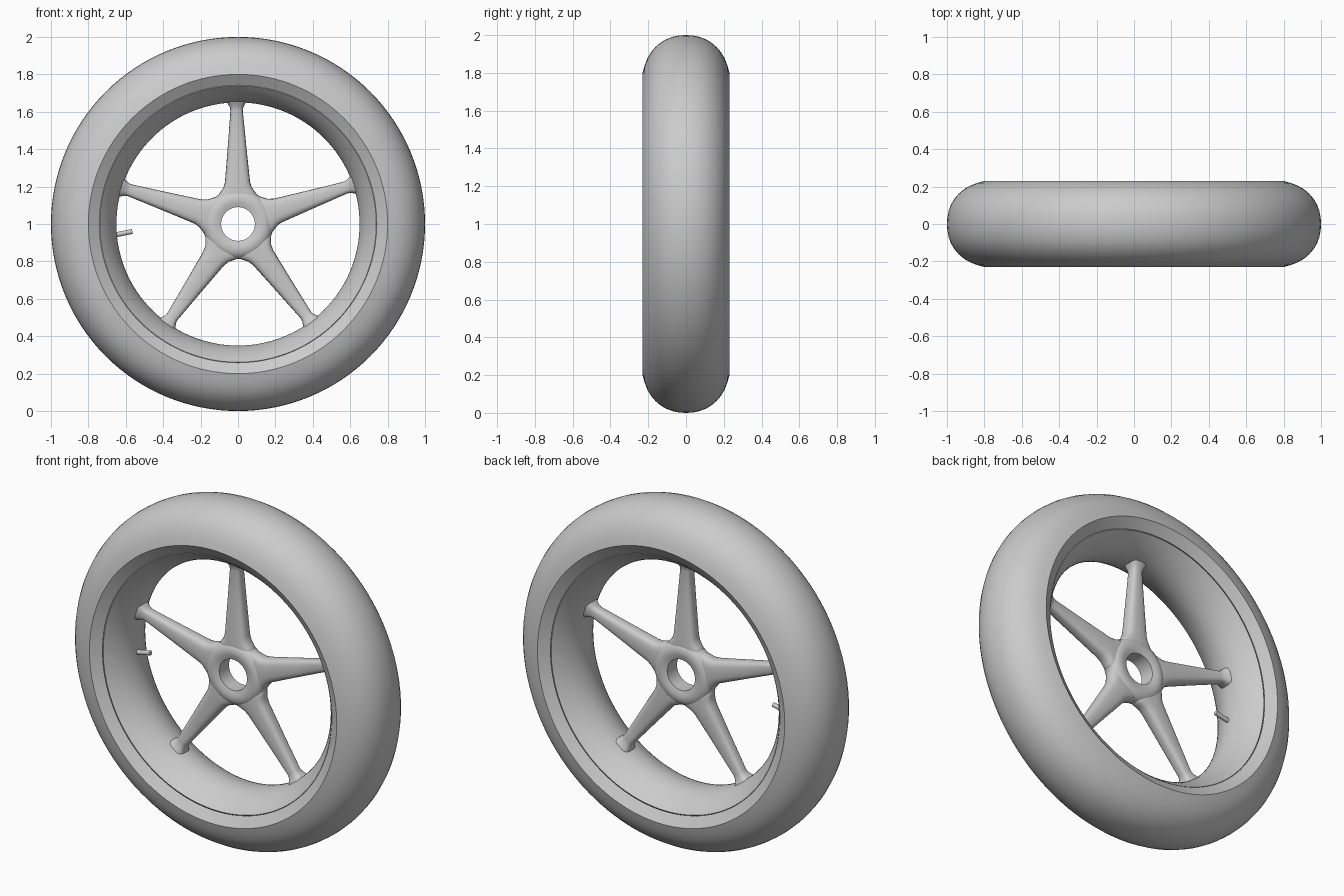
import bpy, bmesh, math
from mathutils import Matrix, Vector

if "Cube" in bpy.data.objects:
    bpy.data.objects.remove(bpy.data.objects["Cube"])

CENTRE = Vector((0, 0, 1))


def finish(name, bm, angle=35):
    bmesh.ops.recalc_face_normals(bm, faces=bm.faces)
    me = bpy.data.meshes.new(name)
    bm.to_mesh(me)
    bm.free()
    ob = bpy.data.objects.new(name, me)
    bpy.context.collection.objects.link(ob)
    ob.location = CENTRE
    bpy.ops.object.select_all(action='DESELECT')
    ob.select_set(True)
    bpy.context.view_layer.objects.active = ob
    bpy.ops.object.shade_smooth_by_angle(angle=math.radians(angle))
    return ob


def skin(bm, loops, wrap_rows):
    """Bridge consecutive vertex loops with quads."""
    n = len(loops)
    for i in range(n if wrap_rows else n - 1):
        a, b = loops[i], loops[(i + 1) % n]
        for j in range(len(a)):
            k = (j + 1) % len(a)
            bm.faces.new((a[j], a[k], b[k], b[j]))


def lathe(name, profile, closed, seg=128):
    """Revolve (y, radius) points around the y axis."""
    bm = bmesh.new()
    loops = []
    for y, r in profile:
        loops.append([bm.verts.new((r * math.cos(t), y, r * math.sin(t)))
                      for t in (2 * math.pi * i / seg for i in range(seg))])
    skin(bm, loops, closed)
    return finish(name, bm)


def mirrored(half):
    """Half profile starts on the centre plane y = 0."""
    return [(-y, r) for y, r in reversed(half[1:])] + half


# Tyre: rounded tread, sharp shoulder, sloping inner wall, tucked bead
lathe("tyre", mirrored([
    (0, 1.0), (0.035, 0.998), (0.07, 0.991), (0.105, 0.978), (0.135, 0.96),
    (0.162, 0.937), (0.185, 0.91), (0.204, 0.878), (0.219, 0.84),
    (0.23, 0.80), (0.192, 0.742), (0.18, 0.752)]), True)

# Rim: gently curved band, narrowest in the middle
rim = [(0.19 * i / 10, 0.65 + 0.089 * (i / 10) ** 2) for i in range(11)]
lathe("rim", mirrored(rim + [(0.18, 0.75)]), True)

# Hub: rounded ring with a bore
lathe("hub", mirrored([
    (0, 0.188), (0.02, 0.185), (0.038, 0.175), (0.05, 0.157), (0.055, 0.135),
    (0.053, 0.115), (0.045, 0.09)]), True, 64)

# Spokes: (distance from centre, half width, half depth), flared at both ends
SECTIONS = [(0.12, 0.11, 0.045), (0.155, 0.104, 0.046), (0.175, 0.09, 0.046),
            (0.195, 0.076, 0.046), (0.225, 0.067, 0.045), (0.42, 0.049, 0.039),
            (0.605, 0.033, 0.033), (0.622, 0.035, 0.036), (0.638, 0.043, 0.043),
            (0.655, 0.053, 0.052)]


def rounded(t, power=0.65):
    return math.copysign(abs(t) ** power, t)


for i in range(5):
    bm = bmesh.new()
    loops = []
    for r, w, d in SECTIONS:
        loops.append([bm.verts.new((w * rounded(math.cos(t)), d * rounded(math.sin(t)), r))
                      for t in (2 * math.pi * k / 24 for k in range(24))])
    skin(bm, loops, False)
    bm.faces.new(loops[0])
    bm.faces.new(loops[-1])
    turn = Matrix.Rotation(-math.radians(72 * i + 0.7), 4, 'Y')
    bmesh.ops.transform(bm, matrix=turn, verts=bm.verts)
    finish(f"spoke_{i + 1}", bm)

# Valve stem poking in from the rim
start, end = Vector((-0.665, 0, -0.06)), Vector((-0.565, 0, -0.04))
bm = bmesh.new()
bmesh.ops.create_cone(bm, cap_ends=True, segments=20, radius1=0.013, radius2=0.013,
                      depth=(end - start).length)
pose = Matrix.Translation((start + end) / 2) @ (end - start).to_track_quat('Z', 'Y').to_matrix().to_4x4()
bmesh.ops.transform(bm, matrix=pose, verts=bm.verts)
finish("valve_stem", bm)
